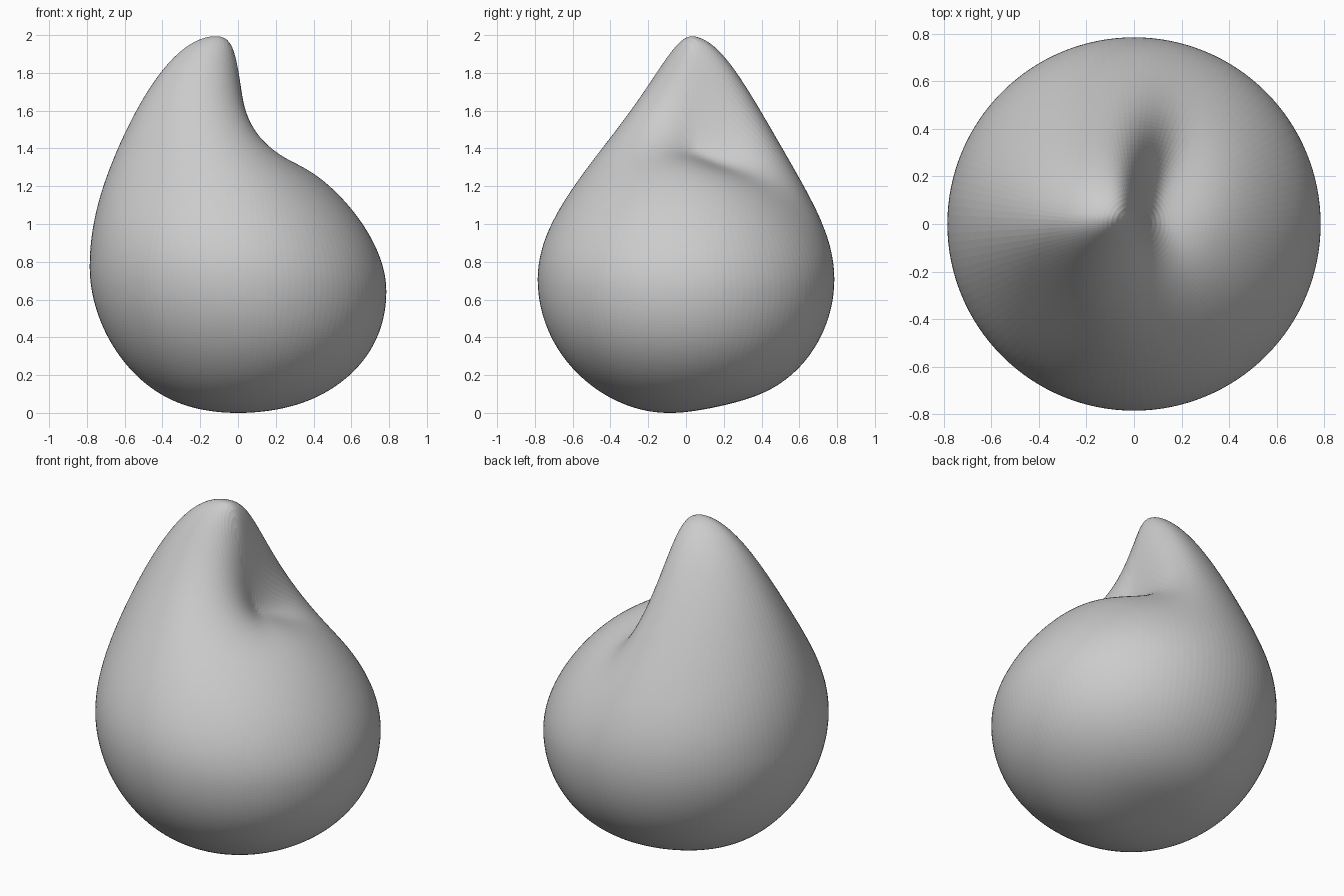
import bpy, bmesh
from math import sin, cos, pi, exp, hypot

cube = bpy.data.objects.get("Cube")
if cube:
    bpy.data.objects.remove(cube, do_unlink=True)

R = 0.785       # radius of the round plan
SEGMENTS = 128
RINGS = 64      # rings per half


def bump(x, y, cx, cy, sx, sy):
    return exp(-((x - cx) / sx) ** 2 - ((y - cy) / sy) ** 2)


def upper(x, y, f):
    """Curled tip on the -x side, joined by a swirling cliff to a low shoulder."""
    rim = 0.71 - 0.083 * x
    dy = y - 0.04
    # The crest falls away on both sides, more steeply near the tip
    depth, width = (0.26, 0.41) if dy > 0 else (0.3, 0.2 + 0.25 * hypot(x, y))
    fall = depth * f * (1 - exp(-(dy / width) ** 2))
    horn = rim + f + (0.27 - 0.3 * x) * f ** 4 - fall
    valley = 0.07 * bump(x, y, 0.12, 0.18, 0.22, 0.25)
    shoulder = rim + 0.6 * f + 0.13 * f ** 3 - valley
    # The cliff is sharp beside the tip and spreads out away from it
    spread = 0.15 if y > 0.06 else 0.3
    soft = hypot(0.022, spread * (y - 0.06))
    blend = 1 / (1 + exp((x - 0.022 - 0.15 * y * y) / soft))
    return shoulder + (horn - shoulder) * blend


def lower(x, y, f):
    """Rounded base with a shallow hollow towards the back."""
    rim = 0.71 - 0.083 * x * (1 - f * f)
    return rim - 0.73 * f + 0.04 * f * bump(x, y, 0, 0.2, 0.35, 0.32)


# Swirled drop body, built ring by ring from the top pole to the bottom pole
bm = bmesh.new()
top = bm.verts.new((0, 0, upper(0, 0, 1)))
rings = []
for i in range(1, 2 * RINGS):
    t = pi * i / (2 * RINGS)
    r, f = R * sin(t), cos(t)
    ring = []
    for j in range(SEGMENTS):
        a = 2 * pi * j / SEGMENTS
        x, y = r * cos(a), r * sin(a)
        z = upper(x, y, f) if f >= 0 else lower(x, y, -f)
        ring.append(bm.verts.new((x, y, z)))
    rings.append(ring)
bottom = bm.verts.new((0, 0, lower(0, 0, 1)))

for j in range(SEGMENTS):
    k = (j + 1) % SEGMENTS
    bm.faces.new((top, rings[0][j], rings[0][k]))
    bm.faces.new((bottom, rings[-1][k], rings[-1][j]))
    for a, b in zip(rings, rings[1:]):
        bm.faces.new((a[j], b[j], b[k], a[k]))

# Stand it on the ground
low = min(v.co.z for v in bm.verts)
for v in bm.verts:
    v.co.z -= low

mesh = bpy.data.meshes.new("drop_body")
bm.to_mesh(mesh)
bm.free()
body = bpy.data.objects.new("drop_body", mesh)
bpy.context.collection.objects.link(body)

# Plain grey
grey = bpy.data.materials.new("mid_grey")
grey.use_nodes = True
colour = (0.6, 0.6, 0.6, 1)
grey.diffuse_color = colour
grey.node_tree.nodes["Principled BSDF"].inputs["Base Color"].default_value = colour
mesh.materials.append(grey)
